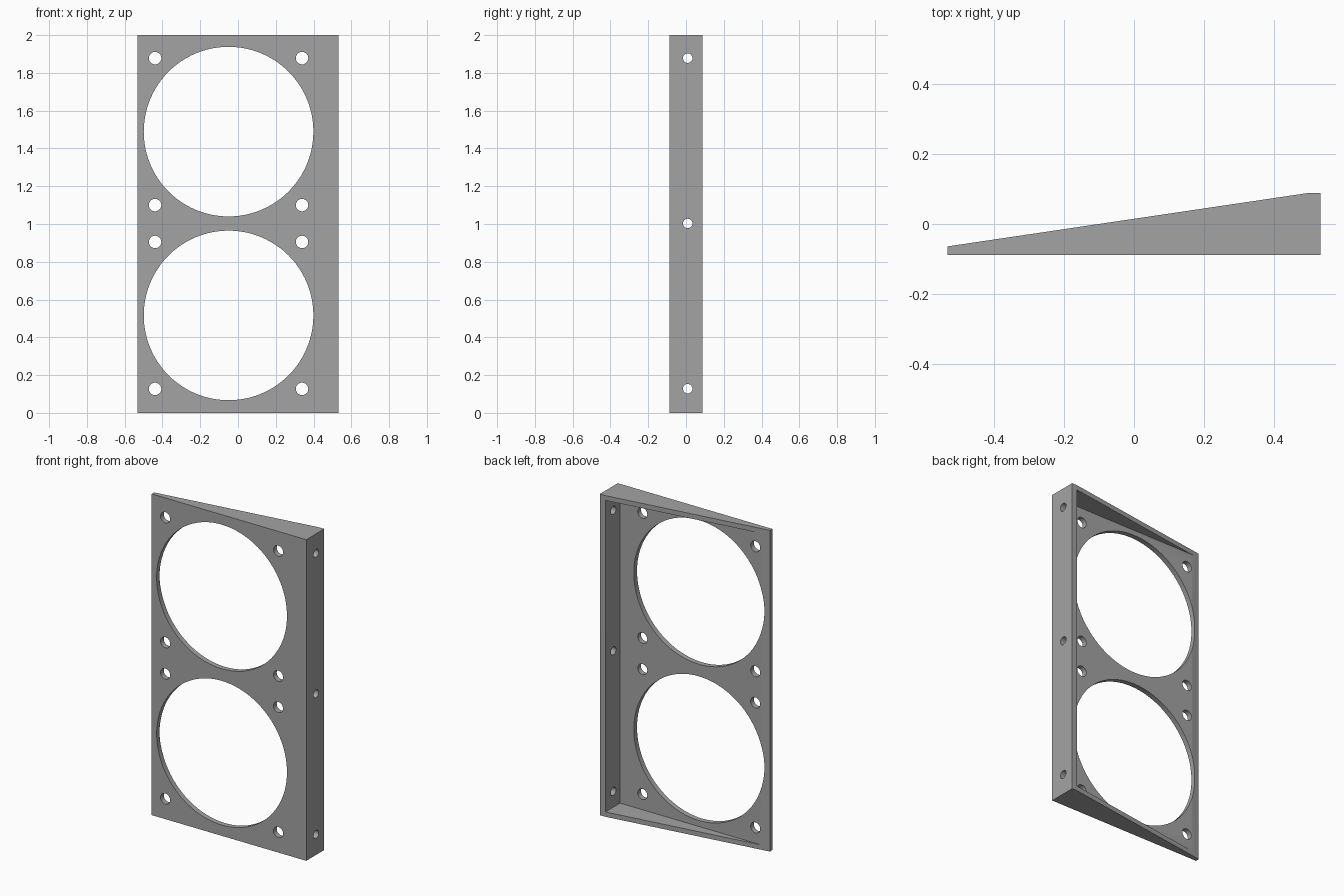
import bpy
import bmesh
from math import pi
from mathutils import Matrix

cube = bpy.data.objects.get("Cube")
if cube:
    bpy.data.objects.remove(cube, do_unlink=True)

grey = bpy.data.materials.new("plain grey")
grey.use_nodes = True
COLOUR = (0.37, 0.37, 0.37, 1)
grey.diffuse_color = COLOUR
grey.node_tree.nodes["Principled BSDF"].inputs["Base Color"].default_value = COLOUR

HEIGHT, WALL = 2.0, 0.03
LEFT, RIGHT, FLANGE = -0.533, 0.532, 0.494
FRONT, BACK = -0.088, 0.088
EDGE, PLATE = -0.064, -0.056


def add_object(name, bm):
    bmesh.ops.recalc_face_normals(bm, faces=bm.faces)
    mesh = bpy.data.meshes.new(name)
    bm.to_mesh(mesh)
    bm.free()
    mesh.materials.append(grey)
    obj = bpy.data.objects.new(name, mesh)
    bpy.context.collection.objects.link(obj)
    return obj


def prism(name, outline, bottom, top):
    """Extrude an xy outline upwards."""
    bm = bmesh.new()
    face = bm.faces.new([bm.verts.new((x, y, bottom)) for x, y in outline])
    up = bmesh.ops.extrude_face_region(bm, geom=[face])["geom"]
    bmesh.ops.translate(bm, vec=(0, 0, top - bottom),
                        verts=[v for v in up if isinstance(v, bmesh.types.BMVert)])
    return add_object(name, bm)


def drill(bm, centre, radius, axis, segments):
    """Add a cylinder of cutting volume along the given axis."""
    turn = Matrix.Rotation(pi / 2, 4, axis)
    bmesh.ops.create_cone(bm, cap_ends=True, segments=segments, radius1=radius,
                          radius2=radius, depth=0.2,
                          matrix=Matrix.Translation(centre) @ turn)


def cut(target, cutter):
    cutter.hide_render = True
    mod = target.modifiers.new("cut", 'BOOLEAN')
    mod.operation = 'DIFFERENCE'
    mod.solver = 'EXACT'
    mod.object = cutter
    bpy.context.view_layer.objects.active = target
    bpy.ops.object.modifier_apply(modifier=mod.name)
    bpy.data.objects.remove(cutter, do_unlink=True)


# Wedge-shaped body
frame = prism("wedge_frame", [(LEFT, FRONT), (RIGHT, FRONT), (RIGHT, BACK),
                              (FLANGE, BACK), (LEFT, EDGE)], 0, HEIGHT)

# Open pocket behind the front plate
cut(frame, prism("pocket_cutter", [(-0.7, PLATE), (FLANGE, PLATE),
                                   (FLANGE, 0.3), (-0.7, 0.3)],
                 WALL, HEIGHT - WALL))

# Two large openings, each with four screw holes around it
bm = bmesh.new()
for z in (0.516, 1.489):
    drill(bm, (-0.05, FRONT, z), 0.449, 'X', 96)
    for dx in (-0.389, 0.389):
        for dz in (-0.389, 0.389):
            drill(bm, (-0.05 + dx, FRONT, z + dz), 0.033, 'X', 32)
cut(frame, add_object("opening_cutter", bm))

# Three mounting holes through the side flange
bm = bmesh.new()
for z in (0.128, 1.003, 1.878):
    drill(bm, (RIGHT, 0.009, z), 0.025, 'Y', 32)
cut(frame, add_object("side_hole_cutter", bm))

# Smooth hole walls, crisp edges
bpy.ops.object.select_all(action='DESELECT')
frame.select_set(True)
bpy.context.view_layer.objects.active = frame
bpy.ops.object.shade_smooth_by_angle()
